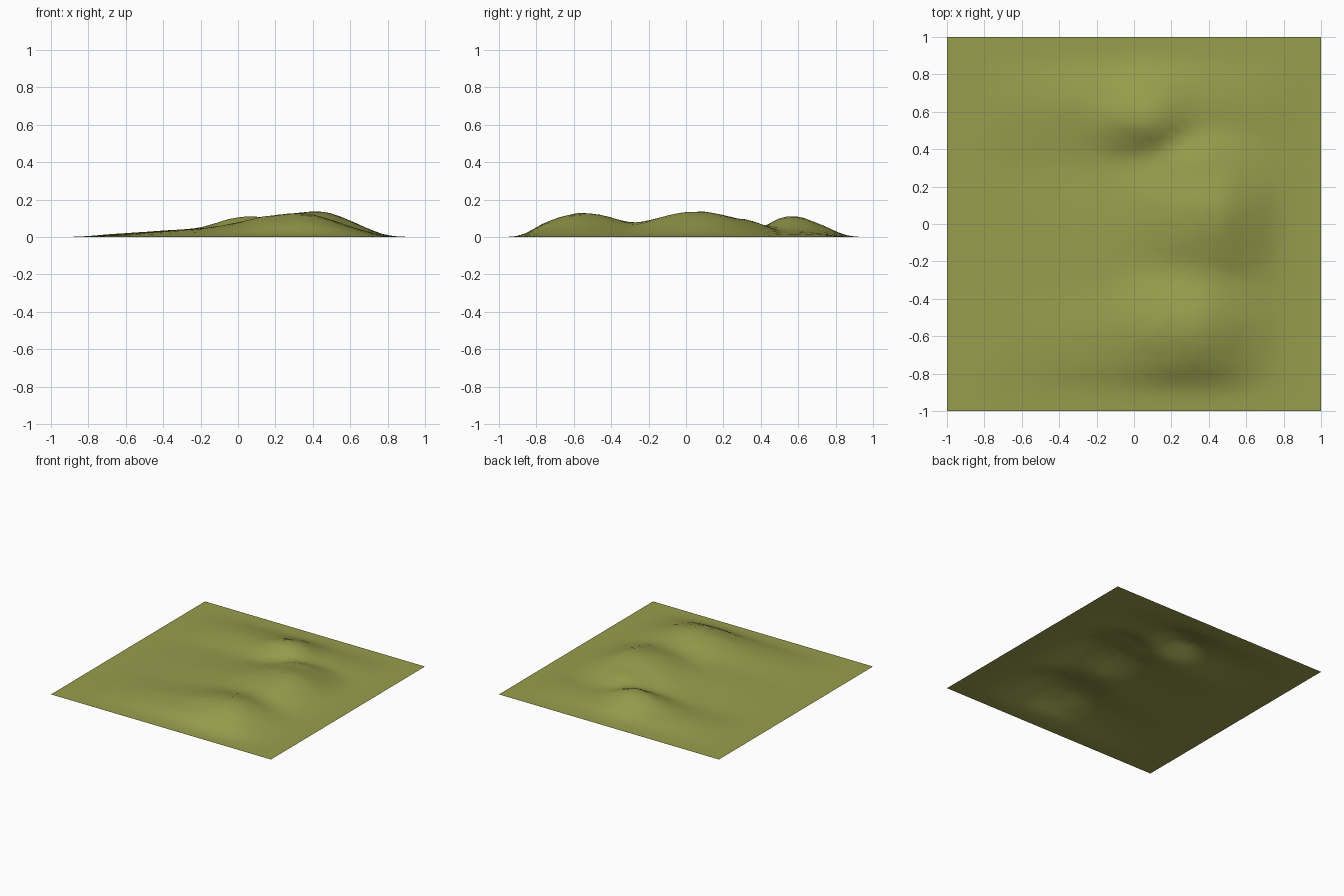
import bpy, math, random

if "Cube" in bpy.data.objects:
    bpy.data.objects.remove(bpy.data.objects["Cube"])

random.seed(4)
N = 44  # grid cells per side

# Hills: x, y, height, then spread to the west, east, south, north
HILLS = [
    (0.07, 0.56, 0.113, 0.20, 0.17, 0.12, 0.155),   # north knoll
    (-0.10, 0.62, 0.045, 0.40, 0.55, 0.17, 0.15),   # north arm
    (0.32, 0.30, 0.088, 0.16, 0.20, 0.18, 0.14),    # saddle
    (0.42, 0.06, 0.136, 0.30, 0.19, 0.28, 0.22),    # east ridge
    (0.32, -0.55, 0.127, 0.32, 0.22, 0.20, 0.24),   # south hill
    (-0.10, -0.58, 0.045, 0.35, 0.40, 0.19, 0.25),  # south arm
    (-0.05, -0.10, 0.035, 0.40, 0.40, 0.35, 0.30),  # valley floor
]


def fade(c, width):
    """Flatten the land to zero near the border."""
    t = max(0.0, min(1.0, (0.96 - abs(c)) / width))
    return t * t * (3 - 2 * t)


def height(x, y):
    total = 0.0
    for hx, hy, h, w, e, s, n in HILLS:
        dx = (x - hx) / (w if x < hx else e)
        dy = (y - hy) / (s if y < hy else n)
        total += (h * math.exp(-0.5 * (dx * dx + dy * dy))) ** 4
    return total ** 0.25 * fade(x, 0.3) * fade(y, 0.2)


# Land sheet with slightly irregular triangles
verts, faces = [], []
for j in range(N + 1):
    for i in range(N + 1):
        x, y = -1 + 2 * i / N, -1 + 2 * j / N
        if 0 < i < N and 0 < j < N:
            x += random.uniform(-0.3, 0.3) / N
            y += random.uniform(-0.3, 0.3) / N
        z = height(x, y)
        verts.append((x, y, z * random.uniform(0.98, 1.02)))
for j in range(N):
    for i in range(N):
        a = j * (N + 1) + i
        b, c, d = a + 1, a + N + 2, a + N + 1
        faces += [(a, b, c), (a, c, d)] if (i + j) % 2 else [(a, b, d), (b, c, d)]

mesh = bpy.data.meshes.new("hilly_ground")
mesh.from_pydata(verts, [], faces)
grass = bpy.data.materials.new("olive grass")
grass.diffuse_color = (0.314, 0.337, 0.072, 1)
grass.use_nodes = True
grass.node_tree.nodes["Principled BSDF"].inputs["Base Color"].default_value = grass.diffuse_color
mesh.materials.append(grass)
mesh.shade_smooth()
land = bpy.data.objects.new("hilly_ground", mesh)
bpy.context.collection.objects.link(land)
